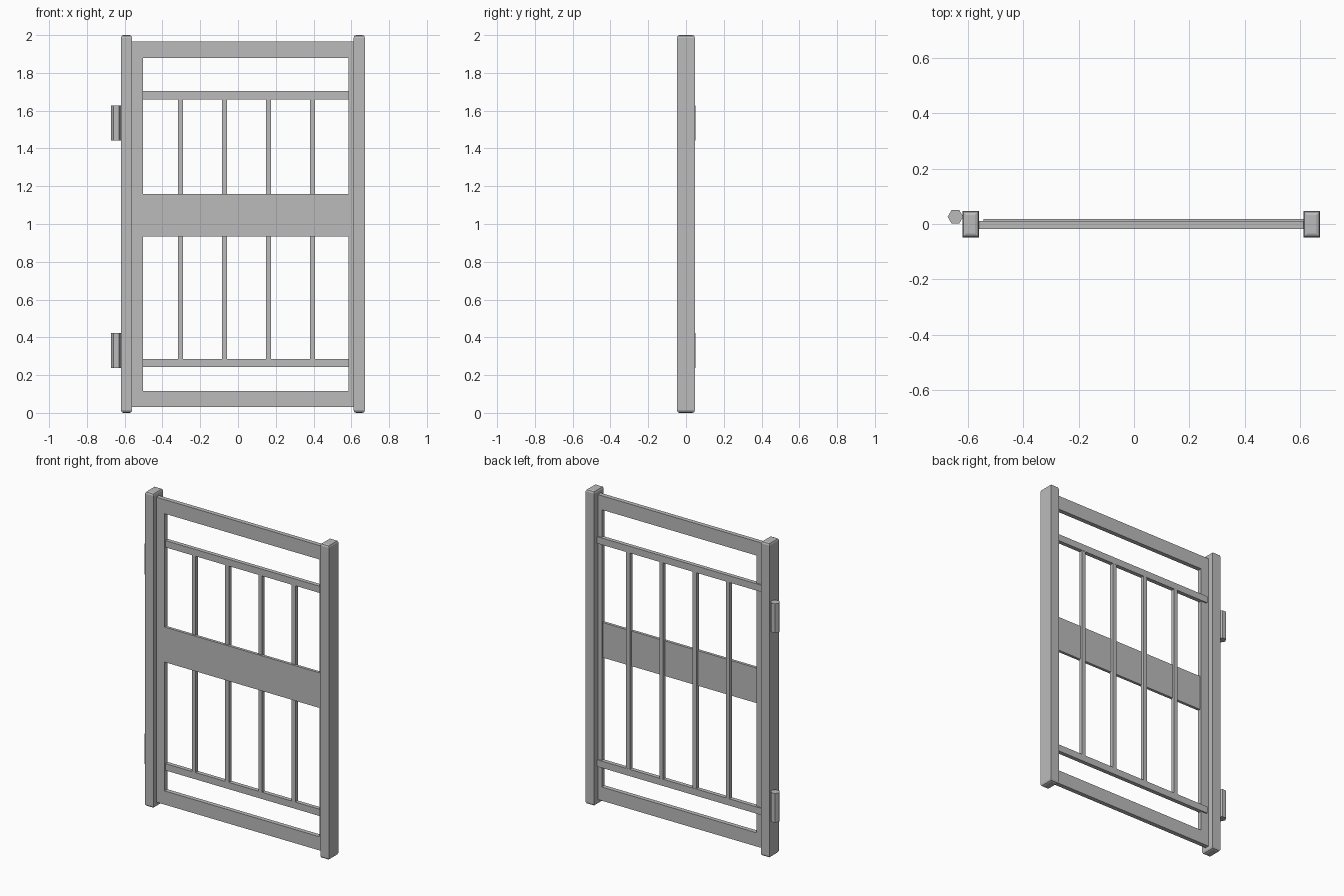
import bpy
import bmesh
from mathutils import Vector

cube = bpy.data.objects.get("Cube")
if cube:
    bpy.data.objects.remove(cube, do_unlink=True)

# One painted metal colour
GREY = (0.5, 0.5, 0.5, 1.0)
metal = bpy.data.materials.new("grey_metal")
metal.use_nodes = True
metal.diffuse_color = GREY
metal.node_tree.nodes["Principled BSDF"].inputs["Base Color"].default_value = GREY


def finish(name, bm):
    bmesh.ops.recalc_face_normals(bm, faces=bm.faces)
    mesh = bpy.data.meshes.new(name)
    bm.to_mesh(mesh)
    bm.free()
    mesh.materials.append(metal)
    obj = bpy.data.objects.new(name, mesh)
    bpy.context.collection.objects.link(obj)
    return obj


def box(name, x, y, z, end_bevel=0):
    """Box from three (low, high) ranges, with optional softened ends."""
    low, high = (Vector(p) for p in zip(x, y, z))
    bm = bmesh.new()
    bmesh.ops.create_cube(bm, size=1)
    for v in bm.verts:
        v.co = (low + high) / 2 + v.co * (high - low)
    if end_bevel:
        ends = [e for e in bm.edges if abs(e.verts[0].co.z - e.verts[1].co.z) < 0.001]
        bmesh.ops.bevel(bm, geom=ends, offset=end_bevel, segments=2,
                        profile=0.5, affect='EDGES')
    return finish(name, bm)


# Outer posts with softened ends
POST_Y = (-0.048, 0.047)
box("hinge_post", (-0.62, -0.56), POST_Y, (0, 2), 0.014)
box("latch_post", (0.612, 0.672), POST_Y, (0, 2), 0.014)

# Flat frame: one mitred ring, extruded to its depth
FRONT, BACK = -0.018, 0.01
bm = bmesh.new()
outer = [(-0.565, 0.03), (0.64, 0.03), (0.64, 1.967), (-0.565, 1.967)]
inner = [(-0.503, 0.117), (0.585, 0.117), (0.585, 1.878), (-0.503, 1.878)]
rings = [[bm.verts.new((x, FRONT, z)) for x, z in ring] for ring in (outer, inner)]
for i in range(4):
    j = (i + 1) % 4
    bm.faces.new((rings[0][i], rings[0][j], rings[1][j], rings[1][i]))
extruded = bmesh.ops.extrude_face_region(bm, geom=bm.faces[:])["geom"]
back_verts = [g for g in extruded if isinstance(g, bmesh.types.BMVert)]
bmesh.ops.translate(bm, vec=(0, BACK - FRONT, 0), verts=back_verts)
finish("gate_frame", bm)

# Wide middle panel, flush with the frame front
box("middle_panel", (-0.503, 0.585), (FRONT, 0.0), (0.935, 1.158))

# Thin cross rails lapping over the back of the frame
BAR_Y = (-0.008, 0.018)
for name, z in (("lower_rail", (0.243, 0.286)), ("upper_rail", (1.66, 1.703))):
    box(name, (-0.543, 0.615), BAR_Y, z)

# Upright bars between the cross rails
for i in range(4):
    x = -0.305 + i * 0.2335
    box(f"upright_bar_{i + 1}", (x - 0.013, x + 0.013), (-0.008, 0.017), (0.27, 1.68))

# Six-sided hinge barrels
for name, low, high in (("lower_hinge", 0.238, 0.423), ("upper_hinge", 1.443, 1.628)):
    bm = bmesh.new()
    bmesh.ops.create_cone(bm, cap_ends=True, segments=6, radius1=0.028,
                          radius2=0.028, depth=high - low)
    # Turn a corner toward the post
    for v in bm.verts:
        v.co = Vector((v.co.y - 0.645, v.co.x + 0.026, v.co.z + (low + high) / 2))
    finish(name, bm)
